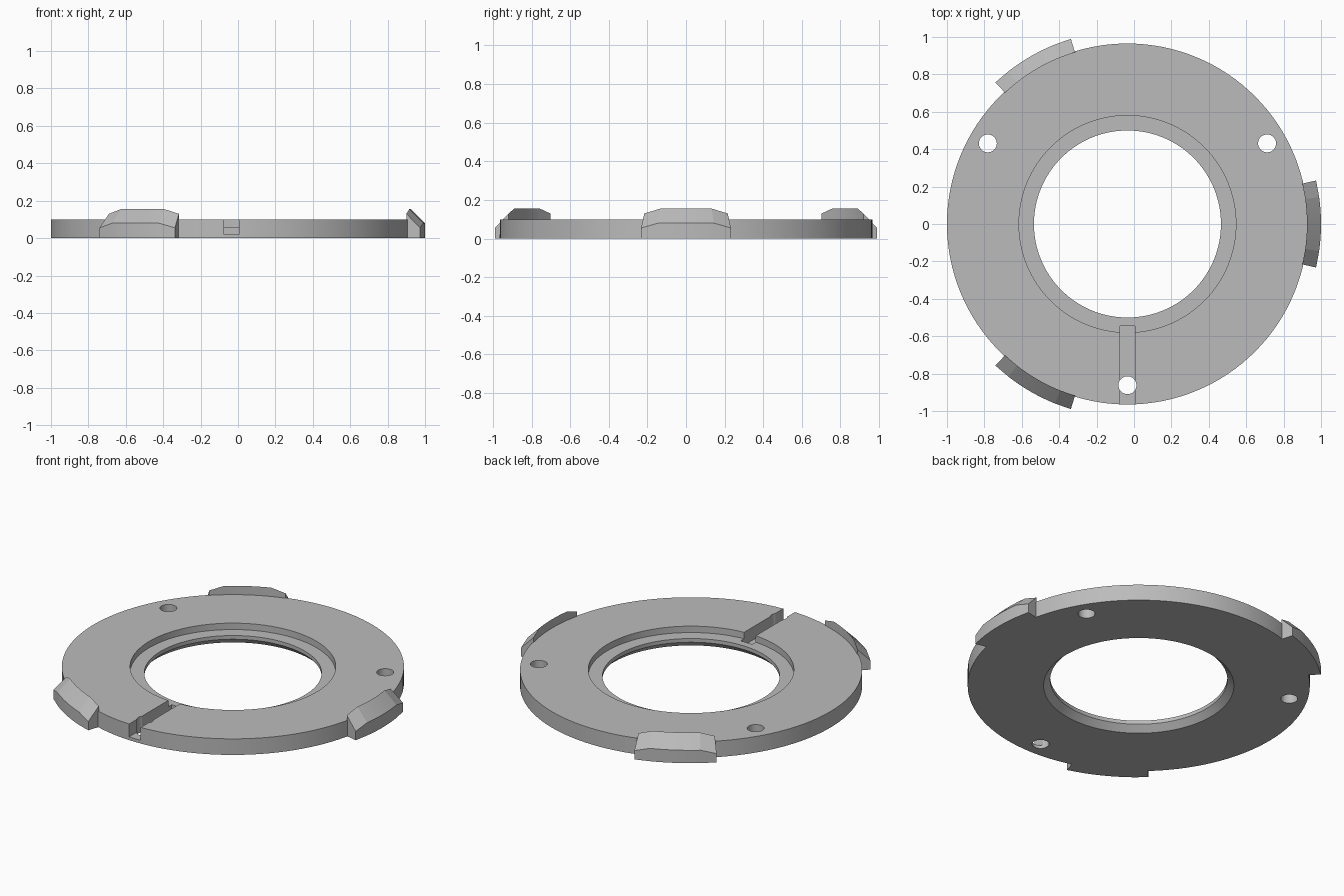
import bpy, bmesh
from math import sin, cos, tau, radians

if "Cube" in bpy.data.objects:
    bpy.data.objects.remove(bpy.data.objects["Cube"])

CX = -0.035            # ring axis, offset so the tabs stay centred
R, H = 0.965, 0.10     # outer radius and thickness

metal = bpy.data.materials.new("grey_metal")
metal.use_nodes = True
grey = (0.5, 0.5, 0.5, 1)
metal.diffuse_color = grey
metal.node_tree.nodes["Principled BSDF"].inputs["Base Color"].default_value = grey


def loft(name, sections, closed, angle):
    """Skin closed cross-sections into a solid; cap it when it is not a loop."""
    bm = bmesh.new()
    rings = [[bm.verts.new(p) for p in s] for s in sections]
    pairs = list(zip(rings, rings[1:] + rings[:1]))
    for a, b in pairs if closed else pairs[:-1]:
        for i in range(len(a)):
            j = (i + 1) % len(a)
            bm.faces.new((a[i], a[j], b[j], b[i]))
    if not closed:
        bm.faces.new(rings[0])
        bm.faces.new(rings[-1])
    bmesh.ops.recalc_face_normals(bm, faces=bm.faces)
    mesh = bpy.data.meshes.new(name)
    bm.to_mesh(mesh)
    bm.free()
    ob = bpy.data.objects.new(name, mesh)
    mesh.materials.append(metal)
    bpy.context.collection.objects.link(ob)
    smooth(ob, angle)
    return ob


def smooth(ob, angle):
    bpy.ops.object.select_all(action="DESELECT")
    ob.select_set(True)
    bpy.context.view_layer.objects.active = ob
    bpy.ops.object.shade_smooth_by_angle(angle=radians(angle))


def section(profile, a):
    return [(CX + r * cos(a), r * sin(a), z) for r, z in profile]


def cut(target, cutter):
    cutter.hide_render = True
    cutter.data.materials.append(metal)
    mod = target.modifiers.new("cut", "BOOLEAN")
    mod.operation, mod.solver, mod.object = "DIFFERENCE", "EXACT", cutter
    bpy.context.view_layer.objects.active = target
    bpy.ops.object.modifier_apply(modifier=mod.name)
    bpy.data.objects.remove(cutter)


# Ring plate: recessed ledge on top, chamfered bore underneath
profile = [(R, 0), (R, H), (0.58, H), (0.58, 0.06),
           (0.5, 0.06), (0.5, 0.037), (0.537, 0)]
N = 128
ring = loft("ring_plate", [section(profile, tau * i / N) for i in range(N)], True, 30)

# Radial slot at the front
bpy.ops.mesh.primitive_cube_add(size=1, location=(CX, -0.795, 0.07))
slot = bpy.context.object
slot.scale = (0.08, 0.5, 0.1)
cut(ring, slot)

# Three screw holes
for deg in (30, 150, 270):
    a = radians(deg)
    bpy.ops.mesh.primitive_cylinder_add(
        vertices=32, radius=0.048, depth=0.4,
        location=(CX + 0.862 * cos(a), 0.862 * sin(a), 0.05))
    cut(ring, bpy.context.object)
smooth(ring, 30)

# Three sloped rim tabs whose tops drop towards the ends
for name, deg in (("left_tab", 0), ("back_tab", 120), ("front_tab", 240)):
    sections = []
    for t in (-13, -8, -6, -4, -2, 0, 2, 4, 6, 8, 13):
        drop = 0.025 if abs(t) > 8 else 0
        tab = [(0.96, 0), (1.035, 0), (1.035, 0.08 - drop), (0.96, 0.155 - drop)]
        sections.append(section(tab, radians(deg + t)))
    loft(name, sections, False, 8)
